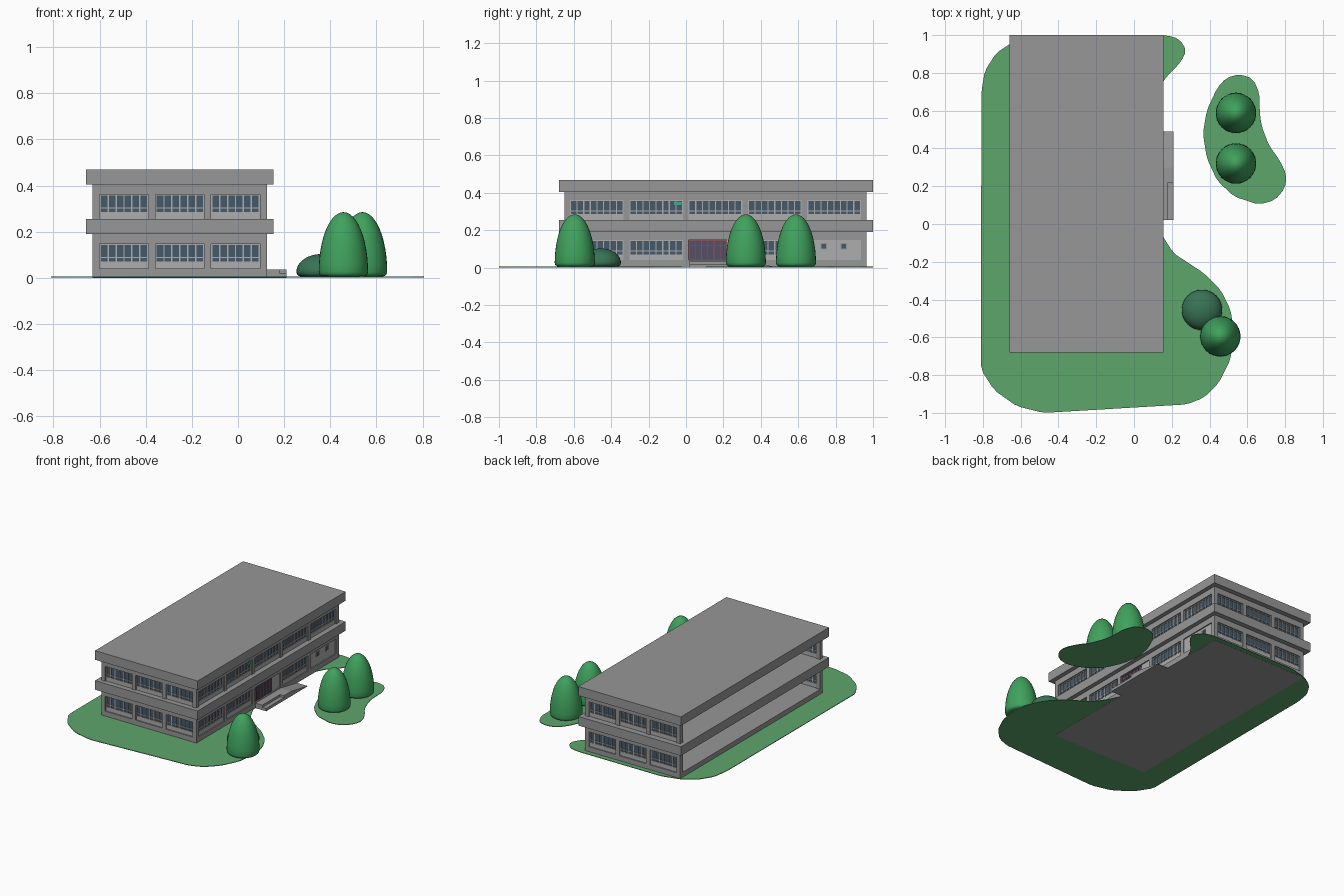
import bpy, bmesh, math
from mathutils import Matrix, Vector

if "Cube" in bpy.data.objects:
    bpy.data.objects.remove(bpy.data.objects["Cube"])


def material(name, rgb):
    m = bpy.data.materials.new(name)
    m.diffuse_color = (*rgb, 1)
    m.use_nodes = True
    m.node_tree.nodes["Principled BSDF"].inputs["Base Color"].default_value = m.diffuse_color
    return m


GRASS = material("grass", (0.11, 0.38, 0.15))
LEAF = material("leaf", (0.05, 0.36, 0.11))
BUSH = material("bush", (0.04, 0.17, 0.09))
GLASS = material("glass", (0.06, 0.10, 0.14))
DOOR = material("door_glass", (0.09, 0.08, 0.13))
RED = material("door_frame", (0.24, 0.09, 0.10))
PALE = material("pale_panel", (0.42, 0.42, 0.43))
STONE = material("concrete", (0.31, 0.31, 0.31))
TEAL = material("teal_pane", (0.05, 0.40, 0.28))


def finish(name, bm, mat):
    bmesh.ops.recalc_face_normals(bm, faces=bm.faces)
    me = bpy.data.meshes.new(name)
    bm.to_mesh(me)
    bm.free()
    me.materials.append(mat)
    ob = bpy.data.objects.new(name, me)
    bpy.context.collection.objects.link(ob)
    return ob


def boxes(name, items, mat=STONE, mtx=Matrix()):
    """One object from boxes given as (x0, x1, y0, y1, z0, z1)."""
    bm = bmesh.new()
    for x0, x1, y0, y1, z0, z1 in items:
        mid = Vector(((x0 + x1) / 2, (y0 + y1) / 2, (z0 + z1) / 2))
        size = Matrix.Diagonal((x1 - x0, y1 - y0, z1 - z0, 1))
        bmesh.ops.create_cube(bm, size=1, matrix=mtx @ Matrix.Translation(mid) @ size)
    return finish(name, bm, mat)


def prism(name, pts, vec, mat):
    bm = bmesh.new()
    f = bm.faces.new([bm.verts.new(p) for p in pts])
    r = bmesh.ops.extrude_face_region(bm, geom=[f])
    bmesh.ops.translate(bm, vec=vec, verts=[v for v in r["geom"] if isinstance(v, bmesh.types.BMVert)])
    return finish(name, bm, mat)


# Base, floor band and roof; the long -x side stays open
boxes("base_slab", [(-0.63, 0.125, -0.65, 0.965, 0, 0.04)])
boxes("floor_band", [(-0.66, 0.155, -0.68, 1.0, 0.19, 0.255)])
boxes("roof_slab", [(-0.66, 0.155, -0.68, 1.0, 0.405, 0.47)])

PIER = 0.03
DEEP = 0.03


def facade(side, mtx, length, bays, special={}):
    """Two storeys of window bays: local x along wall, y inward, z up."""
    wall, pale, glass = [], [], []
    pitch = (length - PIER) / bays
    for storey, (z0, z1) in enumerate(((0.04, 0.19), (0.255, 0.405))):
        top = z0 + 0.107
        wall.append((0, length, 0, DEEP, top, z1))
        for i in range(bays + 1):
            wall.append((i * pitch, i * pitch + PIER, 0, DEEP, z0, top))
        for i in range(bays):
            u0, u1 = i * pitch + PIER, (i + 1) * pitch
            if storey == 0 and i in special:
                special[i](u0, u1, z0, top)
                continue
            # apron, outer frame, mullions and transom
            sill, rail = z0 + 0.031, z0 + 0.046
            n = round((u1 - u0) / 0.036)
            pale.append((u0, u1, 0.008, 0.024, z0, sill))
            pale.append((u0, u1, 0.008, 0.02, rail, rail + 0.005))
            pale.append((u0, u1, 0.008, 0.02, top - 0.005, top))
            for k in range(n + 1):
                c = u0 + 0.003 + k * (u1 - u0 - 0.006) / n
                pale.append((c - 0.003, c + 0.003, 0.008, 0.02, sill, top))
            glass.append((u0, u1, 0.013, 0.017, sill, top))
    boxes(side + "_wall", wall, STONE, mtx)
    boxes(side + "_window_frames", pale, PALE, mtx)
    boxes(side + "_window_glass", glass, GLASS, mtx)


def frame_matrix(origin, along, inward):
    m = Matrix((along, inward, (0, 0, 1))).transposed().to_4x4()
    m.translation = origin
    return m


RIGHT = frame_matrix((0.125, -0.65, 0), (0, 1, 0), (-1, 0, 0))


# Entrance bay: glazed doors with red frame and a pale side panel
def entrance(u0, u1, z0, z1):
    d1 = u0 + 0.205
    boxes("door_glass", [(u0, d1, 0.013, 0.017, z0, z1)], DOOR, RIGHT)
    bars = [(u0, d1, 0.009, 0.02, z, z + 0.004) for z in (z0, z0 + 0.075, z1 - 0.004)]
    for k in range(7):
        c = u0 + 0.002 + k * (d1 - u0 - 0.004) / 6
        bars.append((c - 0.002, c + 0.002, 0.009, 0.02, z0, z1))
    boxes("door_frame", bars, RED, RIGHT)
    boxes("door_side_panel", [(d1, u1, 0.008, 0.024, z0, z1)], PALE, RIGHT)


# Service bay: plain panel with two small windows
def service(u0, u1, z0, z1):
    boxes("service_panel", [(u0, u1, 0.008, 0.024, z0, z1)], PALE, RIGHT)
    for k, y in enumerate((0.737, 0.843)):
        u = y + 0.65
        boxes(f"small_window_frame_{k}", [(u - 0.018, u + 0.018, 0.005, 0.01, 0.097, 0.133)], STONE, RIGHT)
        boxes(f"small_window_glass_{k}", [(u - 0.012, u + 0.012, 0.003, 0.008, 0.103, 0.127)], GLASS, RIGHT)


facade("front", frame_matrix((-0.63, -0.65, 0), (1, 0, 0), (0, 1, 0)), 0.755, 3)
facade("back", frame_matrix((-0.63, 0.965, 0), (1, 0, 0), (0, -1, 0)), 0.755, 3)
facade("right", RIGHT, 1.615, 5, {2: entrance, 4: service})
boxes("teal_pane", [(0.585, 0.625, 0.005, 0.01, 0.335, 0.35)], TEAL, RIGHT)

# Entrance steps, landing and ramp
boxes("entrance_steps", [(0.125, 0.18, 0.02, 0.22, 0, 0.036), (0.18, 0.21, 0.02, 0.22, 0, 0.02)])
boxes("landing", [(0.125, 0.21, 0.22, 0.30, 0, 0.036)])
prism("ramp", [(0.125, 0.30, 0), (0.125, 0.30, 0.036), (0.125, 0.49, 0.002), (0.125, 0.49, 0)], (0.085, 0, 0), STONE)


# Lawns with rounded outlines
def lawn(name, pts):
    out = []
    for a, b in zip(pts, pts[1:] + pts[:1]):
        a, b = Vector(a), Vector(b)
        t = min(0.25, 0.02 / (b - a).length)
        out += [a.lerp(b, t), a.lerp(b, 1 - t)]
    prism(name, [(p.x, p.y, 0.001) for p in out], (0, 0, 0.004), GRASS)


lawn("main_lawn", [
    (0.17, 1.0), (0.24, 0.98), (0.278, 0.92), (0.25, 0.86), (0.155, 0.76), (0.08, 0.6), (0.08, 0.1),
    (0.155, -0.07), (0.21, -0.155), (0.37, -0.26), (0.46, -0.35), (0.51, -0.45), (0.53, -0.57),
    (0.51, -0.72), (0.45, -0.84), (0.37, -0.92), (0.28, -0.955), (-0.48, -1.0), (-0.62, -0.965),
    (-0.74, -0.88), (-0.81, -0.77), (-0.808, 0.7), (-0.79, 0.81), (-0.73, 0.905), (-0.64, 0.965), (-0.5, 1.0)])
lawn("island_lawn", [
    (0.56, 0.793), (0.49, 0.775), (0.44, 0.72), (0.385, 0.6), (0.365, 0.48), (0.385, 0.35), (0.44, 0.23),
    (0.53, 0.145), (0.66, 0.103), (0.745, 0.125), (0.80, 0.19), (0.808, 0.26), (0.77, 0.34),
    (0.715, 0.415), (0.675, 0.52), (0.665, 0.60), (0.665, 0.69), (0.63, 0.77)])


# Trees and bush: lathed domes with a softly rounded foot
def dome(name, x, y, height, mat):
    R, foot = 0.107, 0.02
    prof = [(0, 0), (0.08, 0), (0.096, 0.003), (0.104, 0.01)]
    for k in range(13):
        a = k / 12 * math.pi / 2
        prof.append((R * math.cos(a) if k < 12 else 0, foot + (height - foot) * math.sin(a)))
    bm = bmesh.new()
    vs = [bm.verts.new((r, 0, z)) for r, z in prof]
    es = [bm.edges.new(p) for p in zip(vs, vs[1:])]
    bmesh.ops.spin(bm, geom=vs + es, axis=(0, 0, 1), cent=(0, 0, 0), angle=2 * math.pi, steps=32)
    bmesh.ops.remove_doubles(bm, verts=bm.verts, dist=1e-5)
    for f in bm.faces:
        f.smooth = True
    finish(name, bm, mat).location = (x, y, 0.005)


dome("tree_front", 0.457, -0.595, 0.28, LEAF)
dome("tree_middle", 0.54, 0.32, 0.28, LEAF)
dome("tree_back", 0.54, 0.588, 0.28, LEAF)
dome("bush", 0.36, -0.455, 0.098, BUSH)
